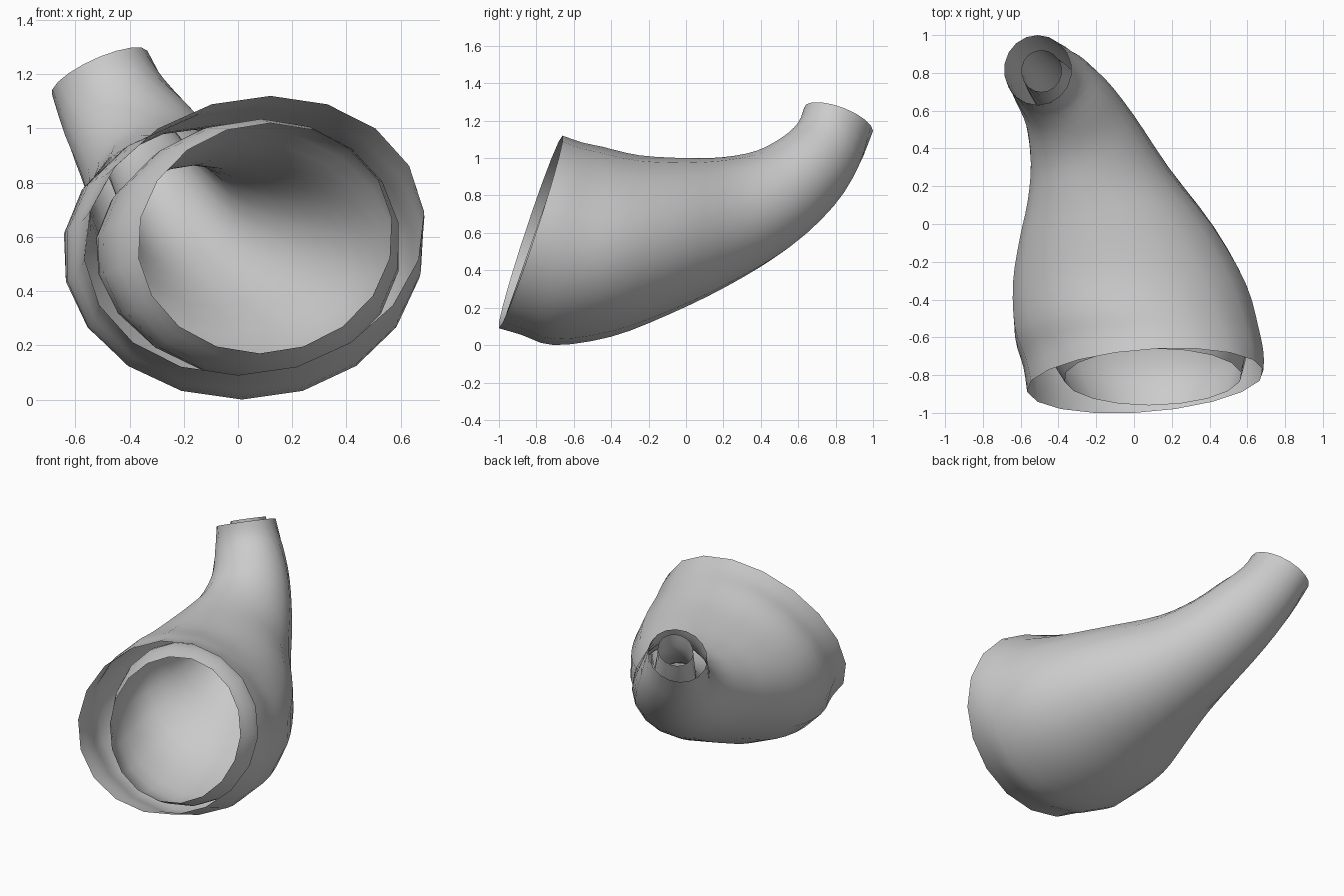
import bpy, math
from mathutils import Vector

cube = bpy.data.objects.get("Cube")
if cube:
    bpy.data.objects.remove(cube, do_unlink=True)

grey = bpy.data.materials.new("light_grey")
grey.use_nodes = True
grey.diffuse_color = (0.6, 0.6, 0.6, 1)
grey.node_tree.nodes["Principled BSDF"].inputs["Base Color"].default_value = (0.6, 0.6, 0.6, 1)

SIDES = 18
STEPS = 3


def catmull(a, b, c, d, t):
    return 0.5 * (2 * b + (c - a) * t + (2 * a - 5 * b + 4 * c - d) * t * t
                  + (3 * b - a - 3 * c + d) * t ** 3)


def loft(name, rings):
    """Open tube through elliptical rings, each a (centre, side axis, up axis)."""
    rings = [[Vector(v) for v in r] for r in rings]
    n = len(rings)
    dense = []
    for i in range(n - 1):
        a, b, c, d = (rings[max(0, min(n - 1, k))] for k in (i - 1, i, i + 1, i + 2))
        for s in range(STEPS):
            dense.append([catmull(a[j], b[j], c[j], d[j], s / STEPS) for j in range(3)])
    dense.append(rings[-1])
    verts, faces = [], []
    for c, u, v in dense:
        for k in range(SIDES):
            t = 2 * math.pi * k / SIDES + math.pi / 2
            verts.append(c + u * math.cos(t) + v * math.sin(t))
    for i in range(len(dense) - 1):
        for k in range(SIDES):
            p, q = i * SIDES + k, i * SIDES + (k + 1) % SIDES
            faces.append((p, p + SIDES, q + SIDES, q))
    mesh = bpy.data.meshes.new(name)
    mesh.from_pydata(verts, [], faces)
    mesh.materials.append(grey)
    for f in mesh.polygons:
        f.use_smooth = True
    ob = bpy.data.objects.new(name, mesh)
    bpy.context.collection.objects.link(ob)
    return ob


# Outer shell, from the wide slanted mouth to the raised neck
outer = [
    ((0.06, -0.83, 0.605), (0.625, 0.03, 0), (0.06, 0.17, 0.515)),
    ((0.05, -0.72, 0.57), (0.64, 0.01, 0), (0.03, 0.16, 0.515)),
    ((0.015, -0.575, 0.53), (0.655, 0, 0), (0, 0.13, 0.53)),
    ((-0.02, -0.325, 0.53), (0.625, 0, 0), (-0.03, 0.075, 0.485)),
    ((-0.09, -0.05, 0.58), (0.515, 0.04, 0), (-0.05, 0.05, 0.42)),
    ((-0.19, 0.21, 0.66), (0.37, 0.09, 0.02), (-0.05, -0.01, 0.345)),
    ((-0.275, 0.45, 0.77), (0.275, 0.12, 0.03), (0, -0.07, 0.27)),
    ((-0.36, 0.64, 0.915), (0.215, 0.11, 0.05), (0.03, -0.12, 0.2)),
    ((-0.447, 0.755, 1.06), (0.19, 0.07, 0.065), (0.02, -0.155, 0.13)),
    ((-0.51, 0.815, 1.205), (0.178, 0, 0.073), (0, -0.185, 0.06)),
]
loft("outer_shell", outer)

# Inner lining: narrower mouth that swells, then follows the shell
inner = [
    ((0.1, -0.81, 0.595), (0.47, 0, 0), (0.02, 0.15, 0.425)),
    ((0.06, -0.62, 0.555), (0.54, 0, 0), (0, 0.13, 0.475)),
]
for (c, u, v), s in zip(outer[3:], (0.81, 0.69, 0.62, 0.61, 0.6, 0.6, 0.6)):
    inner.append((c, Vector(u) * s, Vector(v) * s))
inner[-1] = ((-0.49, 0.81, 1.235),) + inner[-1][1:]
loft("inner_lining", inner)
